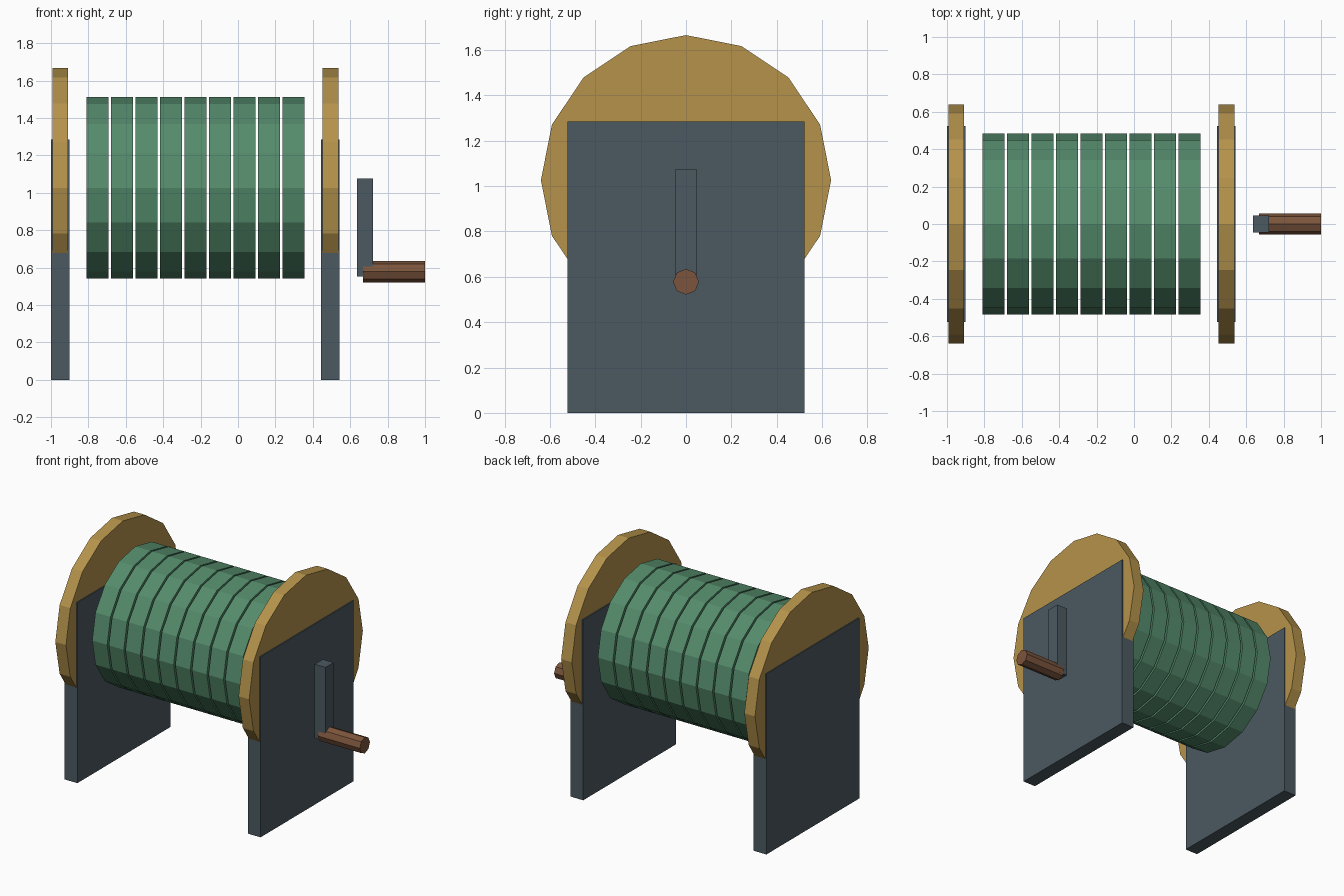
import bpy, math

if "Cube" in bpy.data.objects:
    bpy.data.objects.remove(bpy.data.objects["Cube"])

AXLE_Z = 1.026


def material(name, rgb):
    m = bpy.data.materials.new(name)
    m.diffuse_color = (*rgb, 1)
    m.use_nodes = True
    m.node_tree.nodes["Principled BSDF"].inputs["Base Color"].default_value = m.diffuse_color
    return m


SLATE = material("slate_metal", (0.07, 0.10, 0.12))
GOLD = material("golden_wood", (0.46, 0.29, 0.07))
GREEN = material("green_cable", (0.09, 0.26, 0.15))
BROWN = material("brown_grip", (0.20, 0.09, 0.045))


def finish(name, mat):
    ob = bpy.context.object
    ob.name = name
    ob.data.materials.append(mat)
    bpy.ops.object.transform_apply(location=False, rotation=True, scale=True)
    return ob


def box(name, x0, x1, half_y, z0, z1, mat):
    bpy.ops.mesh.primitive_cube_add(size=1, location=((x0 + x1) / 2, 0, (z0 + z1) / 2))
    bpy.context.object.scale = (x1 - x0, 2 * half_y, z1 - z0)
    return finish(name, mat)


def cylinder_x(name, x0, x1, z, radius, sides, mat):
    bpy.ops.mesh.primitive_cylinder_add(
        vertices=sides, radius=radius, depth=x1 - x0,
        location=((x0 + x1) / 2, 0, z), rotation=(0, math.pi / 2, 0))
    return finish(name, mat)


# Side panels with a wider flange disc set into each
for side, x in (("left", -0.95), ("right", 0.494)):
    box(f"{side}_panel", x - 0.05, x + 0.05, 0.523, 0, 1.286, SLATE)
    cylinder_x(f"{side}_flange", x - 0.042, x + 0.042, AXLE_Z, 0.64, 16, GOLD)

# Cable windings
for i in range(9):
    x = -0.751 + i * 0.131
    cylinder_x(f"winding_{i + 1}", x - 0.059, x + 0.059, AXLE_Z, 0.485, 16, GREEN)

# Crank arm and grip
box("crank_arm", 0.636, 0.722, 0.046, 0.551, 1.076, SLATE)
cylinder_x("crank_grip", 0.668, 1.0, 0.578, 0.057, 8, BROWN)
